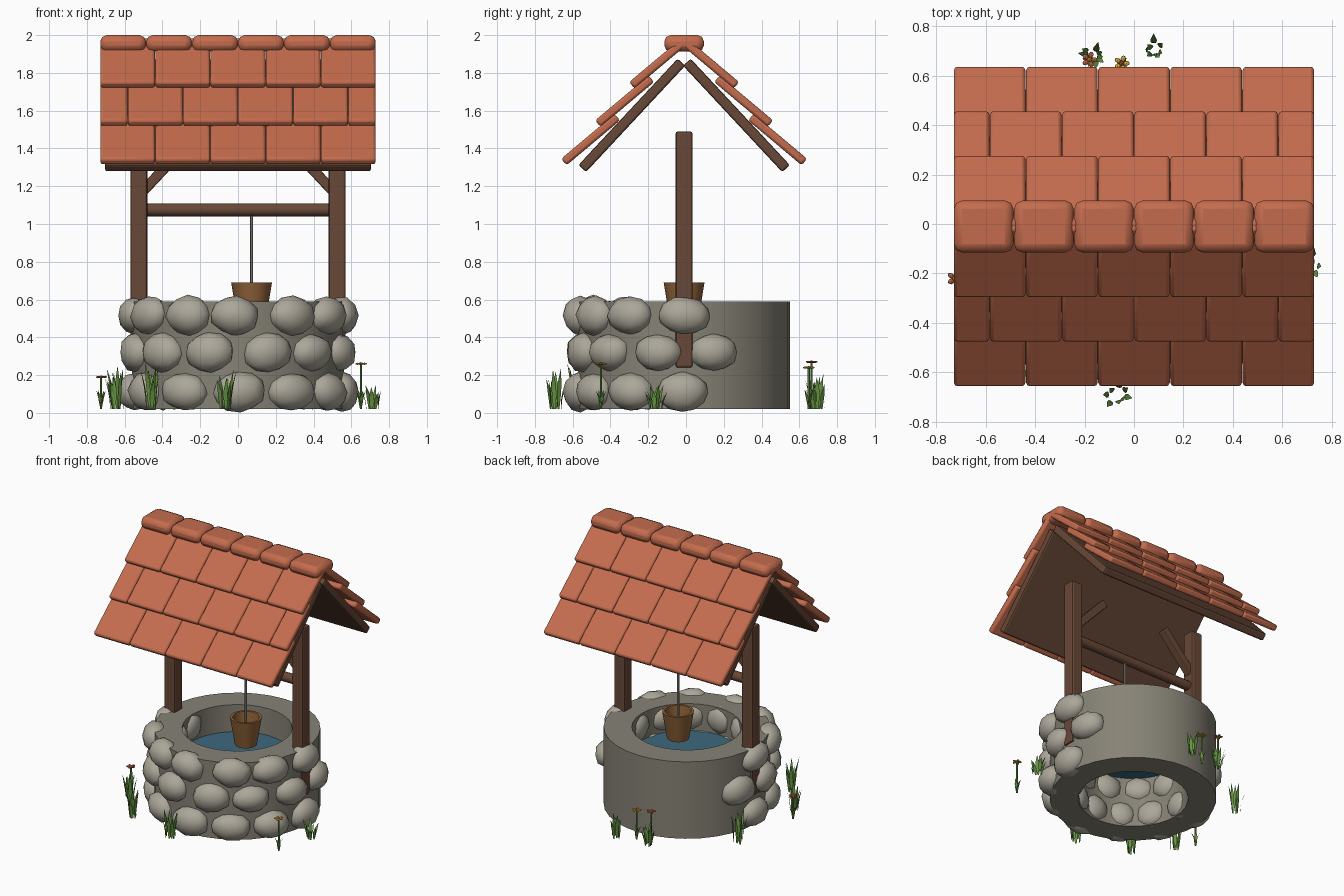
import bpy, bmesh, math, random
from mathutils import Matrix, Vector

if "Cube" in bpy.data.objects:
    bpy.data.objects.remove(bpy.data.objects["Cube"])
random.seed(4)
CY = -0.01  # depth of the ridge and well axis


def material(name, r, g, b):
    m = bpy.data.materials.new(name)
    m.use_nodes = True
    m.diffuse_color = (r, g, b, 1)
    bsdf = m.node_tree.nodes["Principled BSDF"]
    bsdf.inputs["Base Color"].default_value = (r, g, b, 1)
    bsdf.inputs["Roughness"].default_value = 0.8
    return m


STONE = material("pale stone", 0.41, 0.385, 0.32)
WALL = material("grey mortar", 0.24, 0.225, 0.18)
TILE = material("terracotta", 0.55, 0.15, 0.075)
WOOD = material("dark wood", 0.14, 0.065, 0.038)
BUCKET = material("bucket wood", 0.27, 0.12, 0.04)
WATER = material("water blue", 0.045, 0.14, 0.21)
ROPE = material("rope grey", 0.17, 0.155, 0.13)
GRASS = material("grass green", 0.13, 0.29, 0.055)
YELLOW = material("flower yellow", 0.68, 0.38, 0.04)
RED = material("flower red", 0.5, 0.11, 0.05)


def finish(name, bm, mats, smooth=None, bevel=0, segments=2):
    mesh = bpy.data.meshes.new(name)
    bm.to_mesh(mesh)
    bm.free()
    ob = bpy.data.objects.new(name, mesh)
    bpy.context.collection.objects.link(ob)
    for m in mats:
        mesh.materials.append(m)
    if bevel:
        mod = ob.modifiers.new("Bevel", "BEVEL")
        mod.width, mod.segments = bevel, segments
    if smooth:
        bpy.ops.object.select_all(action="DESELECT")
        ob.select_set(True)
        bpy.context.view_layer.objects.active = ob
        bpy.ops.object.shade_smooth_by_angle(angle=math.radians(smooth))
    return ob


def box(bm, centre, size, tilt=0, axis="X"):
    mat = (Matrix.Translation(centre) @ Matrix.Rotation(tilt, 4, axis)
           @ Matrix.Diagonal((*size, 1)))
    bmesh.ops.create_cube(bm, size=1, matrix=mat)


def rod(bm, a, b, radius, sides=12):
    a, b = Vector(a), Vector(b)
    turn = (b - a).to_track_quat("Z", "Y").to_matrix().to_4x4()
    bmesh.ops.create_cone(bm, cap_ends=True, segments=sides, radius1=radius, radius2=radius,
                          depth=(b - a).length, matrix=Matrix.Translation((a + b) / 2) @ turn)


def lathe(name, profile, centre, mat, sides):
    bm = bmesh.new()
    rings = [[bm.verts.new((centre[0] + r * math.cos(math.tau * i / sides),
                            centre[1] + r * math.sin(math.tau * i / sides), z))
              for i in range(sides)] for r, z in profile]
    for low, high in zip(rings, rings[1:]):
        for i in range(sides):
            j = (i + 1) % sides
            bm.faces.new((low[i], low[j], high[j], high[i]))
    bmesh.ops.remove_doubles(bm, verts=bm.verts, dist=1e-5)
    bmesh.ops.recalc_face_normals(bm, faces=bm.faces)
    return finish(name, bm, [mat], 35)


def stones(name, radius, rows, size):
    """Rows of rounded rocks around the front of the wall."""
    bm = bmesh.new()
    for z, limit in rows:
        for angle in range(-limit, limit + 1, 30):
            a = math.radians(angle + random.uniform(-2, 2))
            rock = bmesh.ops.create_icosphere(bm, subdivisions=2, radius=1)["verts"]
            for v in rock:
                v.co *= random.uniform(0.95, 1.04)
            scale = [s * random.uniform(0.95, 1.05) for s in size]
            place = (Matrix.Translation((radius * math.sin(a), CY - radius * math.cos(a), z))
                     @ Matrix.Rotation(a, 4, "Z")
                     @ Matrix.Rotation(random.uniform(-0.12, 0.12), 4, "Y")
                     @ Matrix.Diagonal((*scale, 1)))
            bmesh.ops.transform(bm, matrix=place, verts=rock)
    finish(name, bm, [STONE], 60)


# Well wall, open at the bottom, with water inside
lathe("well_wall", [(0.37, 0.02), (0.56, 0.02), (0.56, 0.59), (0.37, 0.59), (0.37, 0.02)],
      (0, CY), WALL, 32)
bm = bmesh.new()
bmesh.ops.create_circle(bm, cap_ends=True, segments=32, radius=0.375,
                        matrix=Matrix.Translation((0, CY, 0.39)))
finish("water", bm, [WATER])
stones("outer_stones", 0.55, [(0.112, 90), (0.32, 105), (0.515, 90)], (0.135, 0.09, 0.104))
stones("inner_stones", 0.395, [(0.115, 90), (0.31, 75), (0.49, 90)], (0.105, 0.065, 0.098))

# Posts, braces and crossbar
for side, label in ((1, "left"), (-1, "right")):
    bm = bmesh.new()
    box(bm, (side * 0.525, CY, 0.865), (0.09, 0.09, 1.25))
    finish(label + "_post", bm, [WOOD], bevel=0.012)
    bm = bmesh.new()
    box(bm, (side * 0.385, CY, 1.3), (0.055, 0.055, 0.36), -side * math.radians(43), "Y")
    finish(label + "_brace", bm, [WOOD], bevel=0.008)
bm = bmesh.new()
rod(bm, (-0.49, CY, 1.075), (0.49, CY, 1.075), 0.034)
finish("crossbar", bm, [WOOD], 40)

# Rope and bucket
bm = bmesh.new()
rod(bm, (0.072, CY, 0.52), (0.072, CY, 1.06), 0.008, 8)
finish("rope", bm, [ROPE], 50)
lathe("bucket", [(0, 0.49), (0.075, 0.49), (0.108, 0.69), (0.09, 0.69), (0.066, 0.52), (0, 0.52)],
      (0.072, CY), BUCKET, 16)

# Roof boards and overlapping tile rows on both slopes
HALF, WIDTH = 0.73, 0.292
for side, label in ((-1, "front"), (1, "back")):
    bm = bmesh.new()
    box(bm, (0, CY + side * 0.277, 1.575), (1.41, 0.77, 0.055), -side * math.radians(47))
    finish(label + "_roof_board", bm, [WOOD], bevel=0.012)
    bm = bmesh.new()
    for row in range(3):
        start = -HALF - (WIDTH / 2 if row == 1 else 0)
        for i in range(6 if row == 1 else 5):
            left = max(start + i * WIDTH, -HALF)
            right = min(start + (i + 1) * WIDTH, HALF)
            box(bm, ((left + right) / 2, CY + side * (0.495 - 0.18 * row), 1.447 + 0.203 * row),
                (right - left - 0.002, 0.37, 0.045), -side * math.radians(40))
    finish(label + "_roof_tiles", bm, [TILE], 35, bevel=0.014)

# Ridge caps joined by a thin rod
bm = bmesh.new()
for i in range(6):
    box(bm, (-HALF + (i + 0.5) * HALF / 3, CY, 1.956), (HALF / 3 - 0.002, 0.21, 0.088))
finish("ridge_caps", bm, [TILE], 35, bevel=0.034)
bm = bmesh.new()
rod(bm, (-0.7, CY, 1.955), (0.7, CY, 1.955), 0.025, 8)
finish("ridge_rod", bm, [TILE], 50)


def blade(bm, base, angle, height, lean, width):
    """One leaf, widest in the middle and bending outward."""
    out = Vector((math.cos(angle), math.sin(angle), 0))
    across = Vector((-out.y, out.x, 0))
    verts = []
    for t, w in ((0, 0.4), (0.3, 0.9), (0.6, 1)):
        p = Vector(base) + out * lean * t * t + Vector((0, 0, height * t))
        verts.append((bm.verts.new(p - across * width * w), bm.verts.new(p + across * width * w)))
    tip = bm.verts.new(Vector(base) + out * lean + Vector((0, 0, height)))
    for (a, b), (c, d) in zip(verts, verts[1:]):
        bm.faces.new((a, b, d, c))
    bm.faces.new((*verts[-1], tip))


# Grass tufts around the foot of the well
TUFTS = [(-0.07, -0.69, 0.24), (-0.46, -0.58, 0.25), (-0.65, -0.34, 0.2), (-0.64, 0.3, 0.23),
         (0.71, -0.16, 0.13), (-0.16, 0.68, 0.18), (0.08, 0.7, 0.19)]
bm = bmesh.new()
for x, y, h in TUFTS:
    for i in range(8):
        a = math.tau * i / 8 + random.uniform(-0.3, 0.3)
        r = random.uniform(0.01, 0.035)
        blade(bm, (x + r * math.cos(a), y + r * math.sin(a), 0.02), a,
              h * random.uniform(0.6, 1.02), random.uniform(0.01, 0.045), 0.013)
finish("grass_tufts", bm, [GRASS])

# Flowers: leafy stem, five petals and a contrasting centre
FLOWERS = [(-0.725, -0.22, 0.19, RED, YELLOW), (0.65, -0.45, 0.26, YELLOW, RED),
           (-0.18, 0.665, 0.27, RED, YELLOW), (-0.05, 0.65, 0.24, YELLOW, RED)]
for n, (x, y, h, petal, heart) in enumerate(FLOWERS, 1):
    bm = bmesh.new()
    rod(bm, (x, y, 0.02), (x, y, h), 0.006, 6)
    for i in range(4):
        blade(bm, (x, y, 0.02), i * math.pi / 2 + n, 0.1, 0.03, 0.011)
    for i in range(6):
        a, r = math.tau * i / 5, (0.02 if i < 5 else 0)
        size = (0.014, 0.011, 0.006) if i < 5 else (0.011, 0.011, 0.009)
        spot = (x + r * math.cos(a), y + r * math.sin(a), h)
        old = set(bm.faces)
        bmesh.ops.create_icosphere(bm, subdivisions=1, radius=1, matrix=Matrix.Translation(spot)
                                   @ Matrix.Rotation(a, 4, "Z") @ Matrix.Diagonal((*size, 1)))
        for f in set(bm.faces) - old:
            f.material_index = 1 if i < 5 else 2
    finish("flower_%d" % n, bm, [GRASS, petal, heart])
